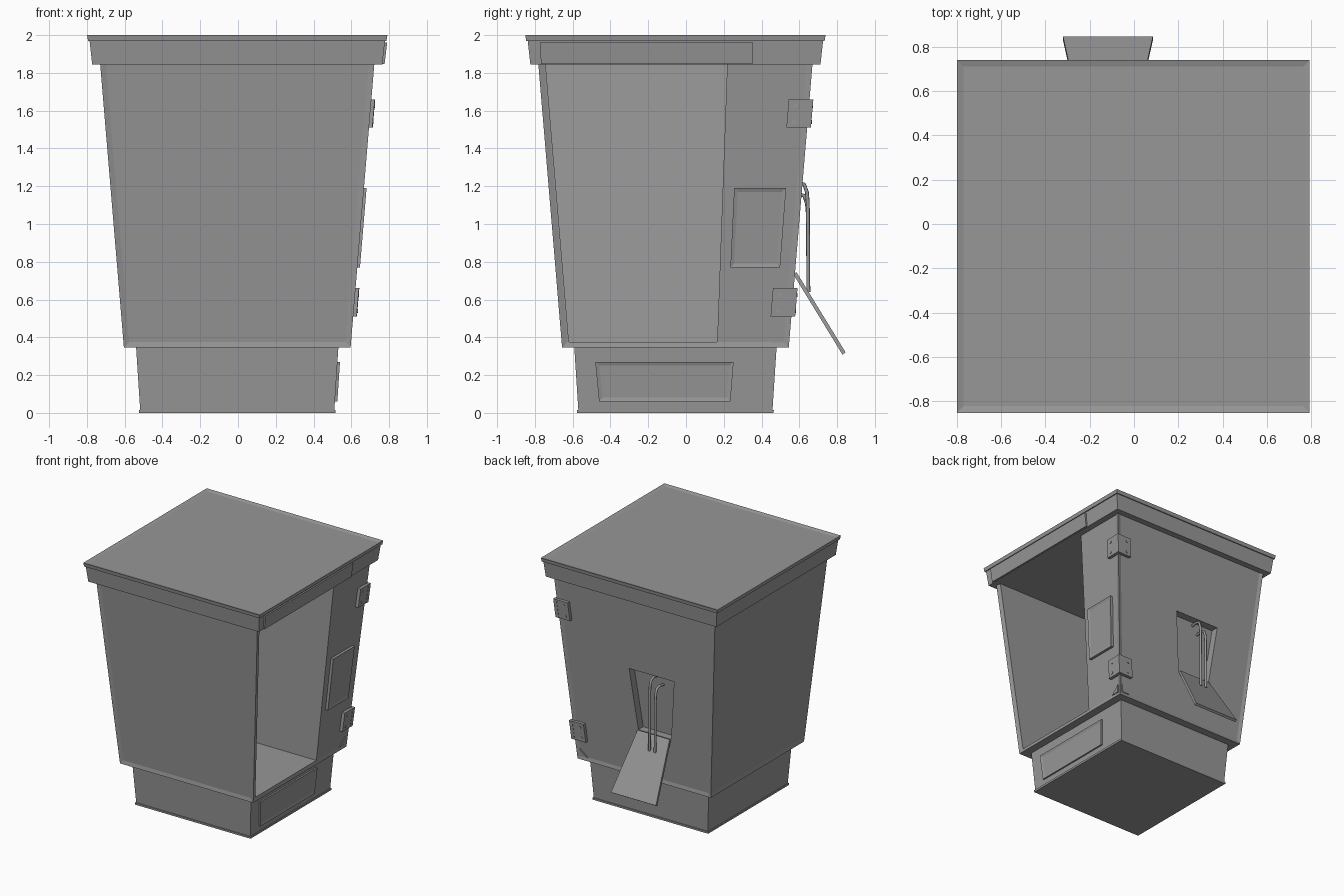
import bpy, bmesh
from mathutils import Vector

cube = bpy.data.objects.get("Cube")
if cube:
    bpy.data.objects.remove(cube, do_unlink=True)

grey = bpy.data.materials.new("plain grey")
grey.use_nodes = True
COLOUR = (0.31, 0.31, 0.31, 1)
grey.diffuse_color = COLOUR
grey.node_tree.nodes["Principled BSDF"].inputs["Base Color"].default_value = COLOUR

CX, CY = -0.004, -0.056          # centre line of the booth
Z0, Z1 = 0.345, 1.85             # bottom and top of the tapered walls
H0, H1 = 0.60, 0.726             # half widths there


def finish(name, bm):
    bmesh.ops.recalc_face_normals(bm, faces=bm.faces)
    mesh = bpy.data.meshes.new(name)
    bm.to_mesh(mesh)
    bm.free()
    mesh.materials.append(grey)
    obj = bpy.data.objects.new(name, mesh)
    bpy.context.collection.objects.link(obj)
    return obj


def box_bm(z0, r0, z1, r1):
    """Tapered box; each r is (xmin, xmax, ymin, ymax)."""
    bm = bmesh.new()
    rings = []
    for z, (xa, xb, ya, yb) in ((z0, r0), (z1, r1)):
        rings.append([bm.verts.new((x, y, z))
                      for x, y in ((xa, ya), (xb, ya), (xb, yb), (xa, yb))])
    low, high = rings
    bm.faces.new(low[::-1])
    bm.faces.new(high)
    for i in range(4):
        j = (i + 1) % 4
        bm.faces.new((low[i], low[j], high[j], high[i]))
    bm.normal_update()
    return bm


def square(h):
    return (CX - h, CX + h, CY - h, CY + h)


def frustum_bm(z0, h0, z1, h1):
    return box_bm(z0, square(h0), z1, square(h1))


def plate(name, points, push, frame=0.0, depth=-0.006):
    """Outline pushed into a slab, with an optional sunken centre."""
    bm = bmesh.new()
    push = Vector(push)
    a = [bm.verts.new(p) for p in points]
    b = [bm.verts.new(Vector(p) + push) for p in points]
    bm.faces.new(a)
    bm.faces.new(b[::-1])
    for i in range(len(a)):
        j = (i + 1) % len(a)
        bm.faces.new((a[i], b[i], b[j], a[j]))
    bmesh.ops.recalc_face_normals(bm, faces=bm.faces)
    if frame:
        outer = max(bm.faces, key=lambda f: f.normal.dot(push))
        bmesh.ops.inset_individual(bm, faces=[outer], thickness=frame,
                                   depth=depth, use_even_offset=True)
    return finish(name, bm)


def wall(z):
    """Half width of the tapered walls at a height."""
    return H0 + (z - Z0) / (Z1 - Z0) * (H1 - H0)


def on_side(y, z, lift=0.0):
    return (CX + wall(z) + lift, y, z)


def on_back(x, z, lift=0.0):
    return (x, CY + wall(z) + lift, z)


def cut(obj, cutter):
    cutter.hide_render = True
    mod = obj.modifiers.new("cut", "BOOLEAN")
    mod.operation = "DIFFERENCE"
    mod.solver = "EXACT"
    mod.object = cutter
    bpy.context.view_layer.objects.active = obj
    bpy.ops.object.modifier_apply(modifier=mod.name)
    bpy.data.objects.remove(cutter, do_unlink=True)


# Plinth
finish("plinth", frustum_bm(0, 0.513, Z0 + 0.01, 0.536))
finish("plinth_skirt", frustum_bm(0, 0.52, 0.016, 0.521))

# Tapered body with sunken wall panels
bm = frustum_bm(Z0, H0, 1.88, wall(1.88))
sides = [f for f in bm.faces if abs(f.normal.z) < 0.5]
bmesh.ops.inset_individual(bm, faces=sides, thickness=0.03, depth=-0.008,
                           use_even_offset=True)
body = finish("body", bm)

# Open compartment on the left side, closed at the rear by a partition
slope = (H1 - H0) / (Z1 - Z0)
top = 1.92
rise = slope * (top - 0.375)
low = (-0.57, 0.85, -0.62, 0.165)
high = (low[0] - rise, 0.85, low[2] - rise, 0.221)
cut(body, finish("compartment_cutter", box_bm(0.375, low, top, high)))

# Rear hatch recess
hatch = [(-0.265, 0.74), (0.03, 0.74), (0.085, 1.24), (-0.32, 1.24)]
cut(body, plate("hatch_cutter", [on_back(x, z, 0.05) for x, z in hatch],
                (0, -0.12, 0)))

# Roof band, lip and sunken roof panel
finish("roof_band", frustum_bm(1.845, 0.768, 1.972, 0.782))
bm = frustum_bm(1.97, 0.79, 2.0, 0.795)
roof = max(bm.faces, key=lambda f: f.normal.z)
bmesh.ops.inset_individual(bm, faces=[roof], thickness=0.03, depth=-0.008,
                           use_even_offset=True)
finish("roof_lip", bm)

# Sign plate over the opening
plate("header_plate",
      [(0.762, -0.768, 1.848), (0.762, 0.352, 1.848),
       (0.776, 0.356, 1.962), (0.776, -0.772, 1.962)], (0.014, 0, 0))

# Framed plates on the left side
plate("side_window",
      [on_side(y, z, -0.01) for y, z in
       ((0.235, 0.77), (0.498, 0.77), (0.53, 1.19), (0.255, 1.19))],
      (0.024, 0, 0), frame=0.02)
plate("plinth_plate",
      [(0.508, -0.46, 0.06), (0.508, 0.235, 0.06),
       (0.522, 0.252, 0.27), (0.522, -0.48, 0.27)],
      (0.018, 0, 0), frame=0.02)

# Corner gussets beside the hinge edge
z = Z0 + 0.028
edge = wall(z) - 0.028
for name, place, push, centre in (
        ("side_gusset", on_side, (0.0085, 0, 0), CY),
        ("back_gusset", on_back, (0, 0.0085, 0), CX)):
    plate(name, [place(centre + edge, z, -0.009),
                 place(centre + edge - 0.065, z, -0.009),
                 place(centre + edge + 0.005, z + 0.06, -0.009)], push)


def screw(name, place, axis):
    bm = bmesh.new()
    bmesh.ops.create_cone(bm, cap_ends=True, segments=12, radius1=0.011,
                          radius2=0.011, depth=0.012)
    obj = finish(name, bm)
    obj.rotation_euler = Vector(axis).to_track_quat("Z", "Y").to_euler()
    obj.location = place


# Hinges wrapping the left rear edge
for label, base in (("lower", 0.51), ("upper", 1.51)):
    for name, place, axis, centre in (
            ("side", on_side, Vector((1, 0, 0)), CY),
            ("back", on_back, Vector((0, 1, 0)), CX)):
        def spot(inset, height, lift):
            h = base + height
            return place(centre + wall(h) - inset, h, lift)
        plate(f"{label}_hinge_{name}_leaf",
              [spot(0.11, 0, -0.01), spot(-0.02, 0, -0.01),
               spot(-0.02, 0.15, -0.01), spot(0.11, 0.15, -0.01)],
              axis * 0.028)
        for n, height in enumerate((0.03, 0.115)):
            screw(f"{label}_hinge_{name}_screw_{n + 1}",
                  spot(0.072, height, 0.016), axis)

# Open hatch flap
plate("hatch_flap",
      [(-0.262, 0.585, 0.745), (0.027, 0.585, 0.745),
       (0.085, 0.845, 0.32), (-0.32, 0.845, 0.32)], (0, -0.017, -0.011))

# Hoses hanging out of the hatch
for n, (x, z) in enumerate(((-0.125, 1.21), (-0.175, 1.15))):
    curve = bpy.data.curves.new(f"hose_{n + 1}", "CURVE")
    curve.dimensions = "3D"
    curve.bevel_depth = 0.01
    curve.bevel_resolution = 2
    curve.use_fill_caps = True
    path = [(0.53, z), (0.59, z + 0.01), (0.625, z), (0.64, z - 0.04),
            (0.645, z - 0.1), (0.648, 0.64)]
    spline = curve.splines.new("POLY")
    spline.points.add(len(path) - 1)
    for point, (y, h) in zip(spline.points, path):
        point.co = (x, y, h, 1)
    curve.materials.append(grey)
    bpy.context.collection.objects.link(
        bpy.data.objects.new(f"hose_{n + 1}", curve))
